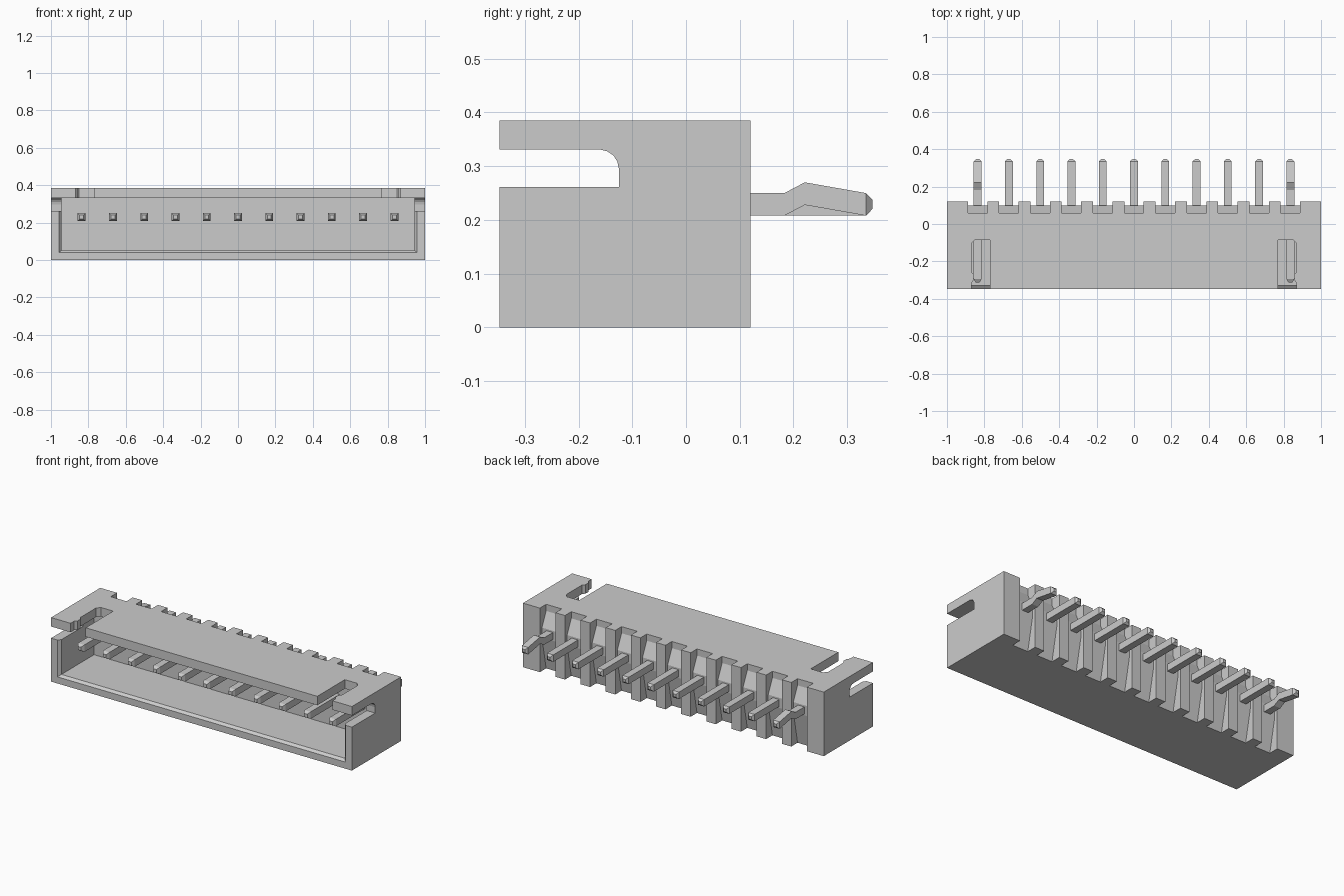
import bpy, bmesh

if "Cube" in bpy.data.objects:
    bpy.data.objects.remove(bpy.data.objects["Cube"])

PITCH = 0.1672
PIN_COUNT = 11
PIN_X = [(i - (PIN_COUNT - 1) / 2) * PITCH for i in range(PIN_COUNT)]


def loft(name, rings):
    """Solid through a sequence of equal-length closed rings of points."""
    bm = bmesh.new()
    vs = [[bm.verts.new(p) for p in r] for r in rings]
    n = len(rings[0])
    for a, b in zip(vs, vs[1:]):
        for i in range(n):
            bm.faces.new((a[i], a[(i + 1) % n], b[(i + 1) % n], b[i]))
    bm.faces.new(vs[0][::-1])
    bm.faces.new(vs[-1])
    bmesh.ops.recalc_face_normals(bm, faces=bm.faces)
    me = bpy.data.meshes.new(name)
    bm.to_mesh(me)
    bm.free()
    ob = bpy.data.objects.new(name, me)
    bpy.context.collection.objects.link(ob)
    return ob


def rect_y(x0, x1, z0, z1, y):
    return [(x0, y, z0), (x1, y, z0), (x1, y, z1), (x0, y, z1)]


def box(name, x0, x1, y0, y1, z0, z1):
    return loft(name, [rect_y(x0, x1, z0, z1, y0), rect_y(x0, x1, z0, z1, y1)])


def extrude_x(name, yz, x0, x1):
    return loft(name, [[(x, y, z) for y, z in yz] for x in (x0, x1)])


def cut(target, cutter):
    m = target.modifiers.new(cutter.name, 'BOOLEAN')
    m.operation, m.solver, m.object = 'DIFFERENCE', 'EXACT', cutter
    bpy.context.view_layer.objects.active = target
    bpy.ops.object.modifier_apply(modifier=m.name)
    bpy.data.objects.remove(cutter, do_unlink=True)


# Housing shell with a chamfered front opening
housing = box("housing", -1, 1, -0.347, 0.12, 0, 0.385)
cut(housing, loft("cavity", [
    rect_y(-0.961, 0.961, 0.036, 0.331, -0.352),
    rect_y(-0.943, 0.943, 0.052, 0.331, -0.33),
    rect_y(-0.943, 0.943, 0.052, 0.331, -0.02)]))

# Side slots with one rounded inner corner
arc = [(-0.16, 0.331), (-0.147, 0.328), (-0.135, 0.32), (-0.128, 0.309), (-0.125, 0.296)]
slot = [(-0.4, 0.331)] + arc + [(-0.125, 0.261), (-0.4, 0.261)]
for s in (-1, 1):
    cut(housing, extrude_x("side_slot", slot, s * 0.93, s * 1.1))

# Latch slots through the top, with a small detent on the outer edge
plan = [(0.77, -0.4), (0.77, -0.085), (0.85, -0.085), (0.87, -0.105), (0.87, -0.255),
        (0.857, -0.27), (0.857, -0.3), (0.87, -0.315), (0.87, -0.4)]
for s in (-1, 1):
    cut(housing, loft("latch_slot", [[(s * x, y, z) for x, y in plan] for z in (0.3, 0.5)]))

# Rear grooves behind each pin, sloping out toward the pin
groove = [(0.2, -0.05), (0.06, -0.05), (0.06, 0.0), (0.1, 0.2), (0.1, 0.26),
          (0.06, 0.345), (0.06, 0.45), (0.2, 0.45)]
for x in PIN_X:
    cut(housing, extrude_x("rear_groove", groove, x - 0.052, x + 0.052))

# Pins: straight inside, kinked tails on the two end ones
H = 0.021
for i, x in enumerate(PIN_X):
    path = [(-0.312, 0.229, 0.5), (-0.295, 0.229, 1), (0.183, 0.229, 1)]
    if i in (0, PIN_COUNT - 1):
        path.append((0.221, 0.249, 1))
    path += [(0.335, 0.229, 1), (0.347, 0.229, 0.4)]
    loft("pin_%d" % (i + 1), [rect_y(x - H * k, x + H * k, z - H * k, z + H * k, y)
                              for y, z, k in path])
